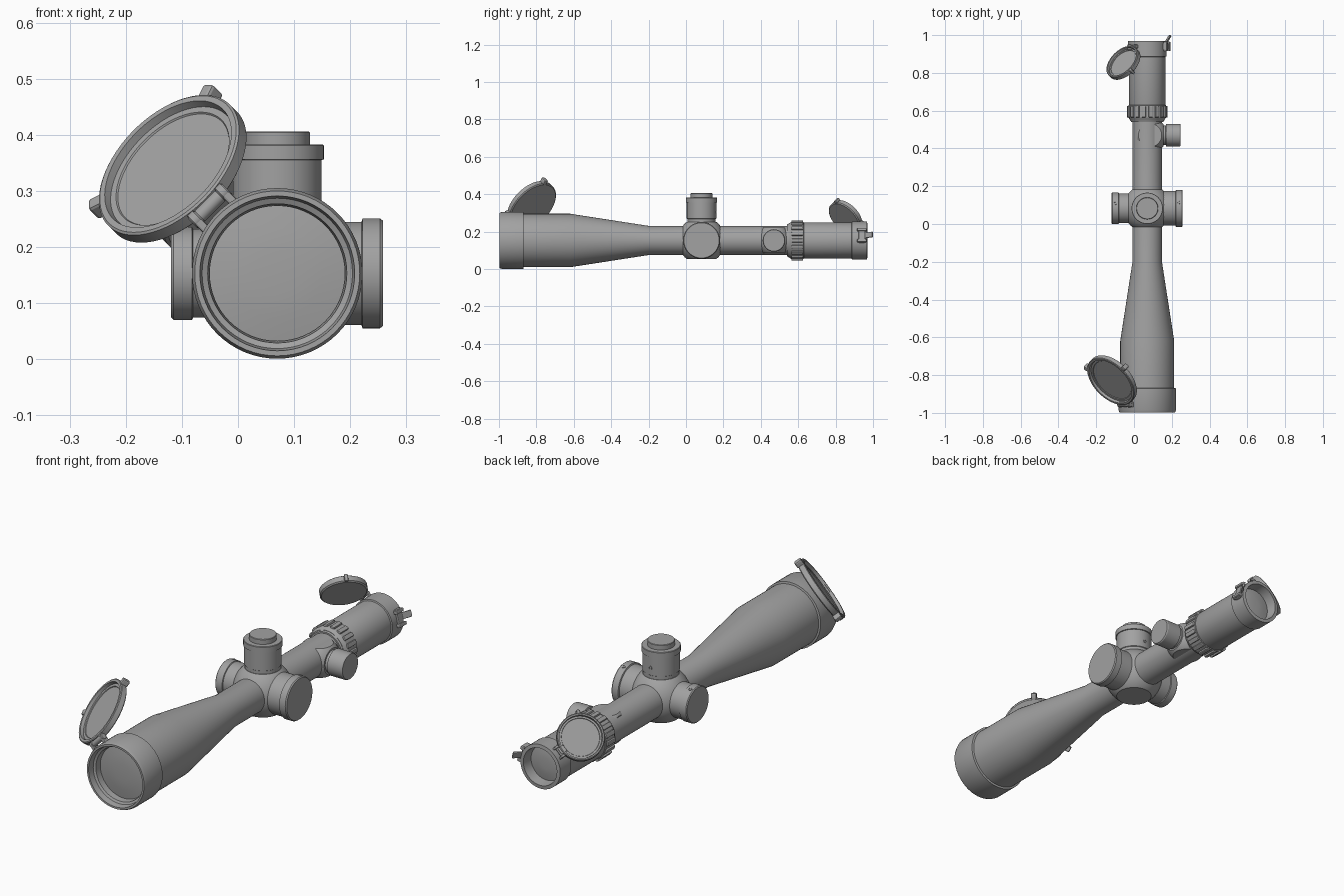
import bpy, bmesh
from math import pi, cos, sin, radians, sqrt
from mathutils import Vector, Matrix

cube = bpy.data.objects.get("Cube")
if cube:
    bpy.data.objects.remove(cube, do_unlink=True)

GREY = (0.36, 0.36, 0.36, 1)
mat = bpy.data.materials.new("matte grey")
mat.use_nodes = True
mat.diffuse_color = GREY
mat.node_tree.nodes["Principled BSDF"].inputs["Base Color"].default_value = GREY

AX, AZ = 0.07, 0.153          # optical axis
SADDLE_Y, BOSS_Y = 0.083, 0.47


def finish(name, bm, matrix, bevel=0):
    bmesh.ops.recalc_face_normals(bm, faces=bm.faces)
    bm.transform(matrix)
    mesh = bpy.data.meshes.new(name)
    bm.to_mesh(mesh)
    bm.free()
    mesh.materials.append(mat)
    obj = bpy.data.objects.new(name, mesh)
    bpy.context.collection.objects.link(obj)
    if bevel:
        mod = obj.modifiers.new("bevel", 'BEVEL')
        mod.width, mod.segments = bevel, 2
    else:
        mesh.shade_smooth()
        mesh.set_sharp_from_angle(angle=radians(28))
    return obj


def lathe(name, profile, origin, axis, steps=64):
    """Revolve (radius, distance) points about an axis."""
    bm = bmesh.new()
    pts = [(0, profile[0][1])] + list(profile) + [(0, profile[-1][1])]
    verts = [bm.verts.new((r, 0, t)) for r, t in pts]
    edges = [bm.edges.new(pair) for pair in zip(verts, verts[1:])]
    bmesh.ops.spin(bm, geom=verts + edges, cent=(0, 0, 0), axis=(0, 0, 1),
                   angle=2 * pi, steps=steps)
    bmesh.ops.remove_doubles(bm, verts=bm.verts, dist=1e-5)
    turn = Vector(axis).to_track_quat('Z', 'Y').to_matrix().to_4x4()
    return finish(name, bm, Matrix.Translation(origin) @ turn)


def block(name, centre, size, u, w, bevel=0.004):
    """Bevelled box with its x along u and z along w."""
    u, w = Vector(u).normalized(), Vector(w).normalized()
    frame = Matrix((u, w.cross(u), w)).transposed().to_4x4()
    bm = bmesh.new()
    bmesh.ops.create_cube(bm, size=1)
    bm.transform(Matrix.Diagonal((*size, 1)))
    return finish(name, bm, Matrix.Translation(centre) @ frame, bevel)


def cut_ball(name, centre, radius, half):
    """Ball trimmed flat on six sides."""
    bm = bmesh.new()
    bmesh.ops.create_uvsphere(bm, u_segments=64, v_segments=32, radius=radius)
    for i in range(3):
        for s in (-1, 1):
            n = Vector((0, 0, 0))
            n[i] = s
            bmesh.ops.bisect_plane(bm, geom=bm.verts[:] + bm.edges[:] + bm.faces[:],
                                   plane_co=n * half[i], plane_no=n, clear_outer=True)
            bmesh.ops.holes_fill(bm, edges=[e for e in bm.edges if e.is_boundary])
    return finish(name, bm, Matrix.Translation(centre))


# Main tube from objective bell to eyepiece
lathe("main_tube", [
    (0.121, -0.925), (0.124, -0.965), (0.134, -0.97), (0.138, -0.998), (0.147, -0.998),
    (0.152, -0.985), (0.152, -0.87), (0.143, -0.868), (0.143, -0.62), (0.078, -0.2),
    (0.078, 0.54), (0.085, 0.54), (0.096, 0.565), (0.096, 0.885), (0.102, 0.887),
    (0.102, 0.968), (0.086, 0.97), (0.08, 0.915)], (AX, 0, AZ), (0, 1, 0))
lathe("objective_lens", [(0.121, -0.92), (0.121, -0.937), (0.08, -0.943), (0.04, -0.946)],
      (AX, 0, AZ), (0, 1, 0))
lathe("eyepiece_lens", [(0.08, 0.91), (0.08, 0.922), (0.05, 0.928), (0.025, 0.93)],
      (AX, 0, AZ), (0, 1, 0))

# Turret saddle and its three knobs
cut_ball("turret_saddle", (AX, SADDLE_Y, AZ), 0.127, (0.1, 0.103, 0.1))
hub = Vector((AX, SADDLE_Y, AZ))
lathe("top_turret", [
    (0.076, 0.08), (0.076, 0.115), (0.079, 0.117), (0.079, 0.202), (0.083, 0.203),
    (0.083, 0.228), (0.081, 0.23), (0.058, 0.23), (0.058, 0.251), (0.056, 0.253)],
    hub, (0, 0, 1))
lathe("left_knob", [
    (0.092, 0.085), (0.092, 0.15), (0.098, 0.152), (0.098, 0.183), (0.094, 0.188)],
    hub, (1, 0, 0))
lathe("right_knob", [
    (0.079, 0.085), (0.079, 0.15), (0.083, 0.152), (0.083, 0.185), (0.079, 0.189)],
    hub, (-1, 0, 0))

# Set screws
tilt = Vector((0, 0.33, 0.944))
for name, spot, way in (
        ("left_set_screw", hub + Vector((0.17, 0, 0)) + tilt * 0.096, tilt),
        ("right_set_screw", hub - Vector((0.17, 0, 0)) + tilt * 0.081, tilt),
        ("turret_set_screw", hub + Vector((0, 0.077, 0.15)), (0, 1, 0))):
    lathe(name, [(0.009, 0), (0.009, 0.004), (0.005, 0.004), (0.005, 0.002)], spot, way, 16)

# Illumination knob on its boss
cut_ball("rear_boss", (AX + 0.015, BOSS_Y, AZ), 0.092, (0.07, 0.068, 0.068))
lathe("rear_knob", [
    (0.052, 0.06), (0.052, 0.098), (0.06, 0.1), (0.06, 0.172), (0.057, 0.177)],
    (AX, BOSS_Y, AZ), (1, 0, 0))

# Ribbed zoom ring
lathe("zoom_ring", [(0.09, 0.548), (0.1, 0.565), (0.1, 0.628), (0.095, 0.63)],
      (AX, 0, AZ), (0, 1, 0))
RIBS = 18
for i in range(RIBS):
    a = 2 * pi * i / RIBS
    out = Vector((cos(a), 0, sin(a)))
    block("zoom_rib", Vector((AX, 0.595, AZ)) + out * 0.099, (0.018, 0.02, 0.062),
          out, (0, 1, 0))


def flip_cap(name, y, ring, radius, end, lugs):
    """Open lid with hinge; end is -1 at the front, 1 at the back."""
    k = radius / 0.155
    out = Vector((-1, 0, 1)).normalized()
    pin = Vector((1, 0, 1)).normalized()
    normal = Vector((-1, end, 1)).normalized()
    arm = Vector((1, 2 * end, -1)).normalized()
    hinge = Vector((AX, y, AZ)) + out * (ring + 0.018 * k)
    centre = hinge - arm * (radius + 0.006)
    lathe(name + "_lid", [
        (radius - 0.006, -0.014), (radius, -0.009), (radius, 0.014),
        (radius - 0.004, 0.017), (radius - 0.015 * k, 0.017), (radius - 0.018 * k, 0.003),
        (radius - 0.03 * k, 0.003), (radius - 0.032 * k, 0)], centre, normal)
    # Hinge barrel, knuckles and foot
    lathe(name + "_hinge_barrel", [(0.013 * k, -0.026 * k), (0.013 * k, 0.026 * k)],
          hinge, pin, 20)
    for s in (-1, 1):
        lathe(name + "_hinge_knuckle", [
            (0.012 * k, -0.009 * k), (0.016 * k, -0.006 * k), (0.016 * k, 0.006 * k),
            (0.012 * k, 0.009 * k)], hinge + pin * (s * 0.035 * k), pin, 20)
        block(name + "_hinge_foot", hinge + pin * (s * 0.035 * k) - out * 0.014 * k,
              (0.016 * k, 0.03 * k, 0.03 * k), pin, out)
    block(name + "_hinge_leaf", hinge - arm * 0.012, (0.046 * k, 0.022, 0.03), pin, arm)
    # Lugs a third of a turn either side of the hinge
    for s in lugs:
        way = pin * (s * sqrt(3) / 2) - arm * 0.5
        block(name + "_lug", centre + way * (radius + 0.008 * k),
              (0.03 * k, 0.026 * k, 0.034), way, normal, 0.006)


flip_cap("front_cap", -0.955, 0.152, 0.153, -1, (-1, 1))
flip_cap("rear_cap", 0.94, 0.102, 0.102, 1, (1,))

# Catch and lever on the eyepiece rim
a = radians(15)
out = Vector((cos(a), 0, sin(a)))
side = Vector((-sin(a), 0, cos(a)))
rim = Vector((AX, 0.94, AZ))
block("catch_plate", rim + out * 0.103, (0.016, 0.08, 0.034), out, (0, 1, 0))
for s in (-1, 1):
    block("catch_ear", rim + out * 0.108 + side * (s * 0.03), (0.02, 0.016, 0.05),
          out, (0, 1, 0))
lever = (out * 0.5 + Vector((0, 0.8, 0))).normalized()
block("catch_lever", rim + out * 0.112 + Vector((0, 0.036, 0)), (0.03, 0.01, 0.052),
      side, lever, 0.003)
